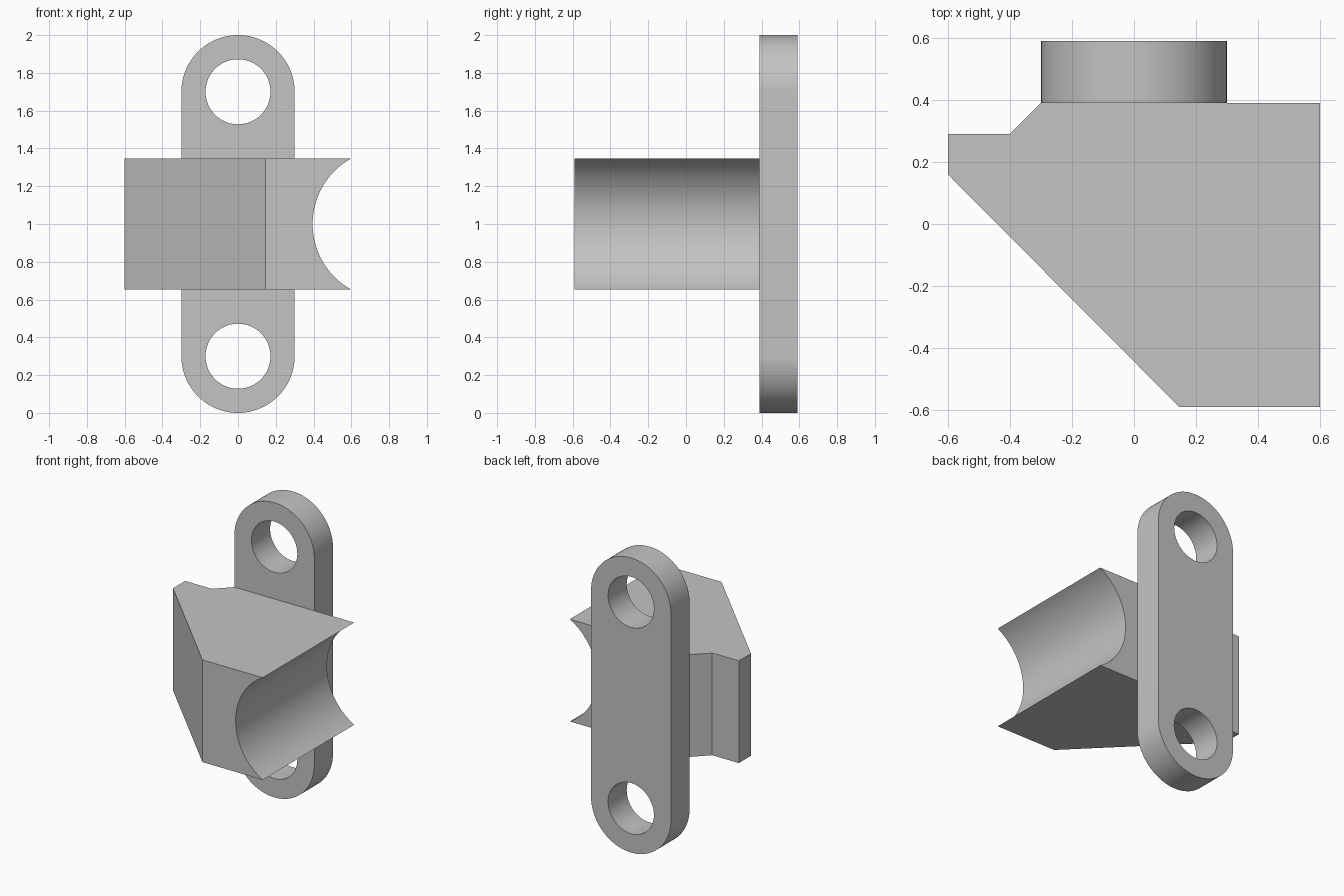
import bpy
import bmesh
from math import cos, sin, pi, radians
from mathutils import Vector

if "Cube" in bpy.data.objects:
    bpy.data.objects.remove(bpy.data.objects["Cube"], do_unlink=True)

grey = bpy.data.materials.new("plain grey")
grey.use_nodes = True
GREY = (0.55, 0.55, 0.55, 1)
grey.diffuse_color = GREY
grey.node_tree.nodes["Principled BSDF"].inputs["Base Color"].default_value = GREY

BACK, SEAT, FRONT = 0.59, 0.39, -0.59
PLATE_R, HOLE_R = 0.3, 0.172
HOLE_HEIGHTS = (PLATE_R, 2 - PLATE_R)


def prism(name, points, offset):
    """Extrude a closed planar outline along an offset."""
    bm = bmesh.new()
    face = bm.faces.new([bm.verts.new(p) for p in points])
    top = bmesh.ops.extrude_face_region(bm, geom=[face])["geom"]
    bmesh.ops.translate(bm, vec=Vector(offset),
                        verts=[v for v in top if isinstance(v, bmesh.types.BMVert)])
    bmesh.ops.recalc_face_normals(bm, faces=bm.faces)
    mesh = bpy.data.meshes.new(name)
    bm.to_mesh(mesh)
    bm.free()
    mesh.materials.append(grey)
    obj = bpy.data.objects.new(name, mesh)
    bpy.context.collection.objects.link(obj)
    return obj


def arc(x, z, radius, start, end, y, steps):
    """Points on an arc in the xz plane."""
    angles = [start + (end - start) * i / steps for i in range(steps + 1)]
    return [(x + radius * cos(a), y, z + radius * sin(a)) for a in angles]


def drill(target, x, z, radius):
    """Cut a round bore running front to back."""
    circle = arc(x, z, radius, 0, 2 * pi, -1, 128)[:-1]
    cutter = prism("bore_cutter", circle, (0, 2, 0))
    cutter.hide_render = True
    mod = target.modifiers.new("bore", 'BOOLEAN')
    mod.operation = 'DIFFERENCE'
    mod.solver = 'EXACT'
    mod.object = cutter
    bpy.context.view_layer.objects.active = target
    bpy.ops.object.modifier_apply(modifier=mod.name)
    bpy.data.objects.remove(cutter, do_unlink=True)


# Round-ended mounting plate with two bolt holes
low, high = HOLE_HEIGHTS
outline = (arc(0, high, PLATE_R, 0, pi, SEAT, 48)
           + arc(0, low, PLATE_R, pi, 2 * pi, SEAT, 48))
plate = prism("mounting_plate", outline, (0, BACK - SEAT, 0))
for height in HOLE_HEIGHTS:
    drill(plate, 0, height, HOLE_R)

# Angled block with a concave saddle on its left side
HALF = 0.347
profile = [(-0.6, 0.29), (-0.4, 0.29), (-0.3, SEAT), (0.6, SEAT),
           (0.6, FRONT), (0.146, FRONT), (-0.6, 0.16)]
block = prism("saddle_block", [(x, y, 1 - HALF) for x, y in profile],
              (0, 0, 2 * HALF))
drill(block, 0.792, 1, 0.397)

# Smooth curved walls, crisp edges
bpy.ops.object.select_all(action='DESELECT')
for part in (plate, block):
    part.select_set(True)
bpy.context.view_layer.objects.active = plate
bpy.ops.object.shade_smooth_by_angle(angle=radians(30))
